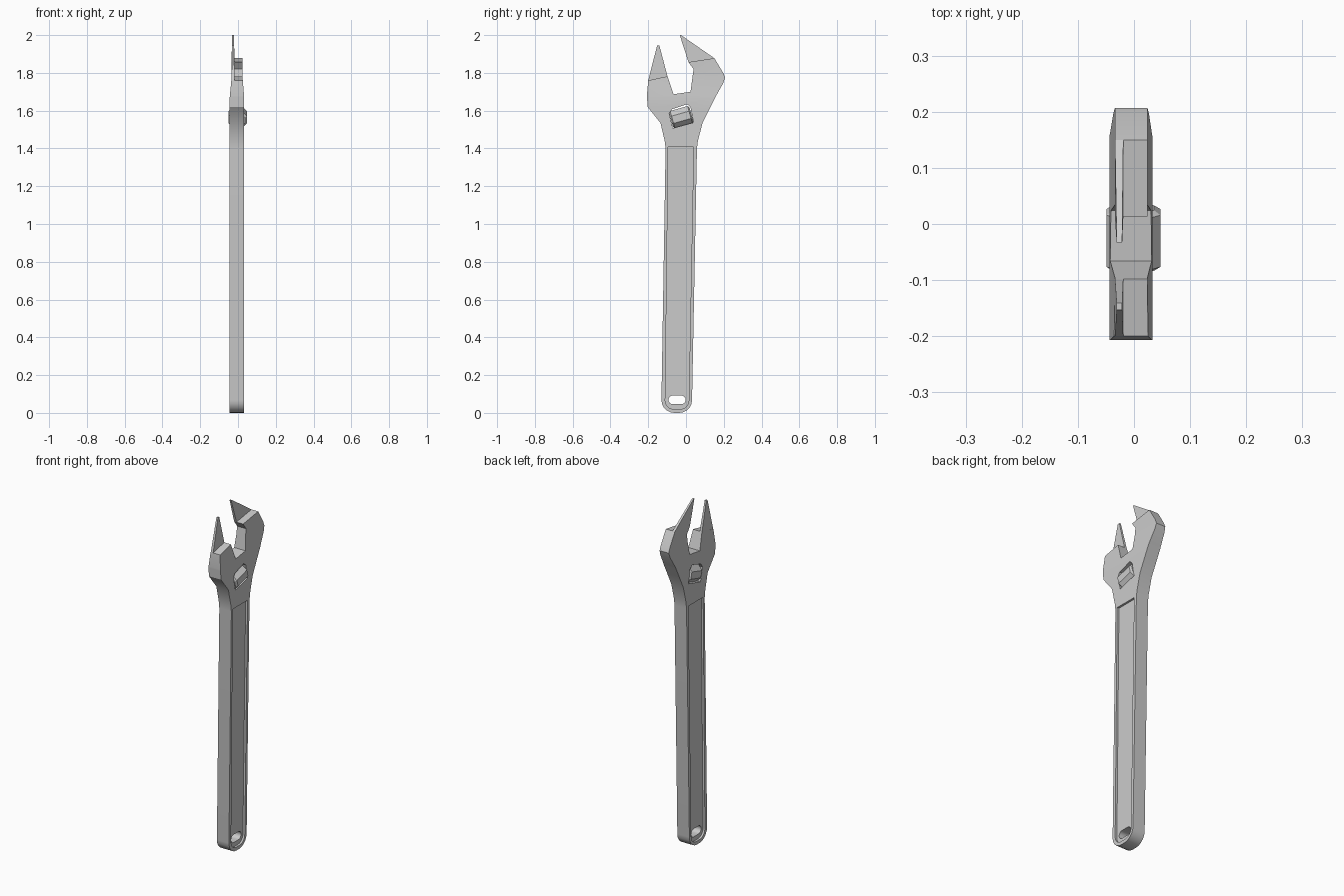
import bpy, bmesh, math
from mathutils import Matrix, Vector

if "Cube" in bpy.data.objects:
    bpy.data.objects.remove(bpy.data.objects["Cube"])

BACK, FRONT = -0.044, 0.033        # full thickness along x
JAW_BACK, JAW_FRONT = -0.034, 0.024


def add_object(name, bm):
    bmesh.ops.recalc_face_normals(bm, faces=bm.faces)
    mesh = bpy.data.meshes.new(name)
    bm.to_mesh(mesh)
    bm.free()
    ob = bpy.data.objects.new(name, mesh)
    bpy.context.collection.objects.link(ob)
    return ob


def prism(points, x0, x1):
    """Extrude a (y, z) outline along x."""
    bm = bmesh.new()
    face = bm.faces.new([bm.verts.new((x0, y, z)) for y, z in points])
    out = bmesh.ops.extrude_face_region(bm, geom=[face])
    for v in out["geom"]:
        if isinstance(v, bmesh.types.BMVert):
            v.co.x = x1
    return bm


def arc(cy, cz, r, a0, a1, n=5):
    return [(cy + r * math.cos(math.radians(a0 + (a1 - a0) * i / n)),
             cz + r * math.sin(math.radians(a0 + (a1 - a0) * i / n)))
            for i in range(n + 1)]


def cut(ob, cutter):
    cutter.hide_render = True
    mod = ob.modifiers.new("cut", "BOOLEAN")
    mod.object = cutter
    mod.operation = "DIFFERENCE"
    mod.solver = "EXACT"
    bpy.context.view_layer.objects.active = ob
    bpy.ops.object.modifier_apply(modifier=mod.name)
    bpy.data.objects.remove(cutter)


# Body: handle, neck and jaws from one outline
outline = (arc(-0.062, 0.068, 0.068, 180, 270) + arc(-0.036, 0.068, 0.068, 270, 360)
           + [(0.058, 1.40), (0.063, 1.44), (0.087, 1.533), (0.125, 1.61),
              (0.160, 1.68), (0.197, 1.745), (0.207, 1.775), (0.197, 1.80),
              (0.150, 1.878), (0.013, 1.857), (0.040, 1.82), (0.024, 1.70),
              (-0.066, 1.687), (-0.098, 1.782), (-0.200, 1.76), (-0.207, 1.68),
              (-0.203, 1.62), (-0.135, 1.535), (-0.113, 1.44), (-0.108, 1.40)])
bm = prism(outline, BACK, FRONT)
for z in (1.67, 1.775):
    bmesh.ops.bisect_plane(bm, geom=bm.verts[:] + bm.edges[:] + bm.faces[:],
                           plane_co=(0, 0, z), plane_no=(0, 0, 1))
for v in bm.verts:                  # jaws get thinner towards the top
    t = min(1, max(0, (v.co.z - 1.67) / 0.105))
    a, b = (BACK, JAW_BACK) if v.co.x < 0 else (FRONT, JAW_FRONT)
    v.co.x = a + (b - a) * t
body = add_object("wrench_body", bm)

# Recessed handle panel on both faces
panel = (arc(-0.065, 0.065, 0.045, 180, 270) + arc(-0.030, 0.065, 0.045, 270, 360)
         + [(0.040, 1.408), (-0.094, 1.408)])
cut(body, add_object("panel_cutter_front", prism(panel, FRONT - 0.012, 0.1)))
cut(body, add_object("panel_cutter_back", prism(panel, -0.1, BACK + 0.012)))

# Hanging hole
hole = (arc(-0.070, 0.069, 0.023, 90, 270, 8) + arc(-0.025, 0.069, 0.023, 270, 450, 8))
cut(body, add_object("hole_cutter", prism(hole, -0.2, 0.2)))

# Window for the adjusting screw
window = [(-0.070, 1.507), (0.040, 1.537), (0.024, 1.618), (0.006, 1.634),
          (-0.074, 1.608), (-0.089, 1.585)]
cut(body, add_object("window_cutter", prism(window, -0.2, 0.2)))

# Thin pointed tips at the back of each jaw
tips = {"fixed_jaw_tip": [(0.013, 1.857), (0.150, 1.878), (-0.022, 1.997), (-0.033, 2.0)],
        "moving_jaw_tip": [(-0.200, 1.76), (-0.098, 1.782), (-0.141, 1.945), (-0.153, 1.945)]}
for name, pts in tips.items():
    bm = prism(pts, JAW_BACK, -0.019)
    for v in bm.verts:
        if v.co.z > 1.9:
            v.co.x = -0.031 if v.co.x < -0.03 else -0.021
    add_object(name, bm)

# Adjusting screw: tilted eight-sided barrel with tapered ends
bm = bmesh.new()
rings = []
for s, r in ((-0.056, 0.040), (-0.048, 0.052), (0.048, 0.052), (0.056, 0.040)):
    rings.append([bm.verts.new((r * math.cos(a), s, r * math.sin(a)))
                  for a in [math.pi / 8 + k * math.pi / 4 for k in range(8)]])
for lo, hi in zip(rings, rings[1:]):
    for k in range(8):
        bm.faces.new((lo[k], lo[(k + 1) % 8], hi[(k + 1) % 8], hi[k]))
bm.faces.new(rings[0])
bm.faces.new(rings[-1])
bmesh.ops.transform(bm, verts=bm.verts, matrix=Matrix.Translation(Vector((-0.001, -0.025, 1.565)))
                    @ Matrix.Rotation(math.radians(16), 4, "X"))
add_object("adjusting_screw", bm)

# Smooth the rounded sides, keep hard edges
bpy.ops.object.select_all(action="DESELECT")
body.select_set(True)
bpy.context.view_layer.objects.active = body
bpy.ops.object.shade_smooth_by_angle(angle=math.radians(30))
